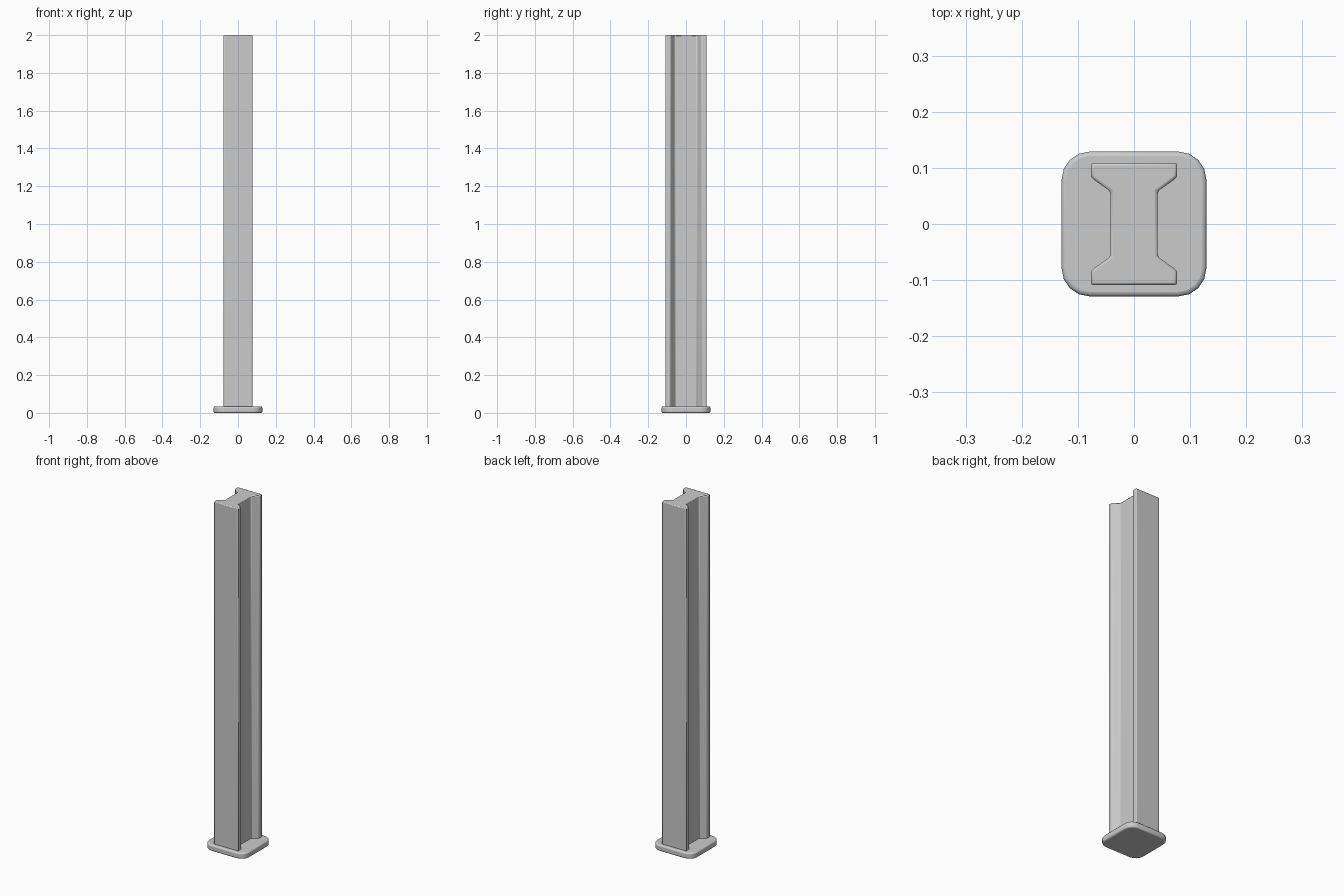
import bpy, bmesh, math

if "Cube" in bpy.data.objects:
    bpy.data.objects.remove(bpy.data.objects["Cube"])


def prism(name, outline, z0, z1, bevel, segments):
    """Extrude a closed outline upward and round its edges."""
    bm = bmesh.new()
    face = bm.faces.new([bm.verts.new((x, y, z0)) for x, y in outline])
    top = bmesh.ops.extrude_face_region(bm, geom=[face])["geom"]
    verts = [v for v in top if isinstance(v, bmesh.types.BMVert)]
    bmesh.ops.translate(bm, verts=verts, vec=(0, 0, z1 - z0))
    bmesh.ops.recalc_face_normals(bm, faces=bm.faces)
    mesh = bpy.data.meshes.new(name)
    bm.to_mesh(mesh)
    bm.free()
    obj = bpy.data.objects.new(name, mesh)
    bpy.context.collection.objects.link(obj)
    mod = obj.modifiers.new("rounded_edges", "BEVEL")
    mod.width = bevel
    mod.segments = segments
    mod.limit_method = "ANGLE"
    mod.angle_limit = math.radians(30)
    bpy.context.view_layer.objects.active = obj
    obj.select_set(True)
    bpy.ops.object.shade_smooth_by_angle(angle=math.radians(30))
    obj.select_set(False)
    return obj


# Base plate: square with rounded corners
half, radius, steps = 0.129, 0.05, 4
plate = []
for quarter, (sx, sy) in enumerate([(1, 1), (-1, 1), (-1, -1), (1, -1)]):
    for i in range(steps + 1):
        a = math.pi / 2 * (quarter + i / steps)
        plate.append((sx * (half - radius) + radius * math.cos(a),
                      sy * (half - radius) + radius * math.sin(a)))
base = prism("base_plate", plate, 0.0, 0.035, 0.008, 3)
base.modifiers["rounded_edges"].angle_limit = math.radians(60)

# Column: I-shaped section with sloping flanges, mirrored into four quarters
q = [(0.042, 0.058), (0.077, 0.083), (0.077, 0.109)]
section = (q + [(-x, y) for x, y in reversed(q)]
           + [(-x, -y) for x, y in q] + [(x, -y) for x, y in reversed(q)])
prism("column", section, 0.03, 2.0, 0.005, 2)
